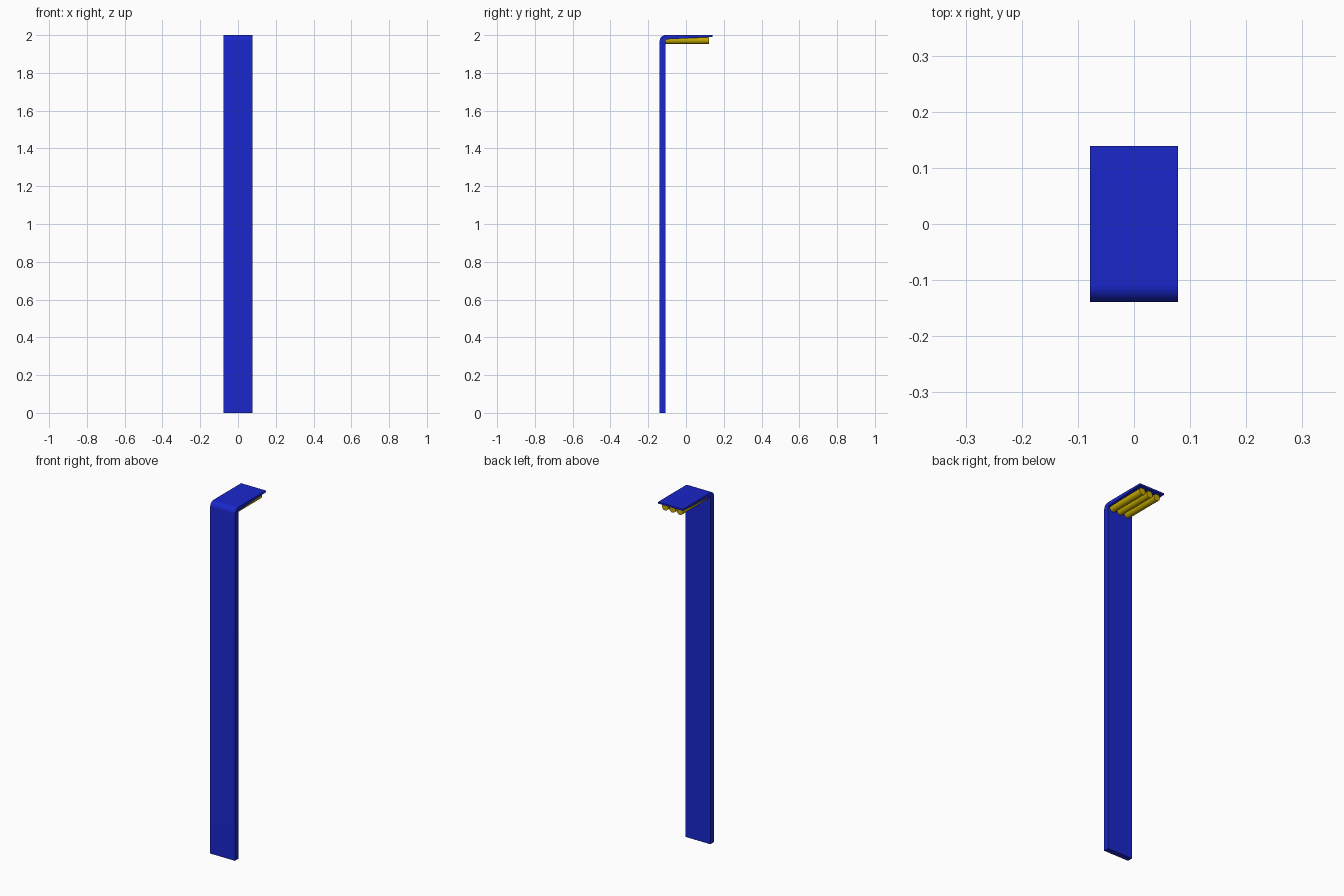
import bpy, bmesh, math
from mathutils import Matrix

if "Cube" in bpy.data.objects:
    bpy.data.objects.remove(bpy.data.objects["Cube"])


def material(name, rgb):
    m = bpy.data.materials.new(name)
    m.diffuse_color = (*rgb, 1)
    m.use_nodes = True
    m.node_tree.nodes["Principled BSDF"].inputs["Base Color"].default_value = m.diffuse_color
    return m


def finish(name, bm, mat):
    bmesh.ops.recalc_face_normals(bm, faces=bm.faces)
    me = bpy.data.meshes.new(name)
    bm.to_mesh(me)
    bm.free()
    me.materials.append(mat)
    ob = bpy.data.objects.new(name, me)
    bpy.context.collection.objects.link(ob)
    bpy.ops.object.select_all(action='DESELECT')
    ob.select_set(True)
    bpy.context.view_layer.objects.active = ob
    bpy.ops.object.shade_smooth_by_angle(angle=math.radians(30))
    return ob


blue = material("blue_paint", (0.01, 0.02, 0.6))
gold = material("yellow_tube", (0.55, 0.40, 0.0))

# Post and tapered arm: one bent side profile extruded across the width
HALF_W, BACK, FRONT, R = 0.078, -0.139, 0.139, 0.03
profile = [(FRONT, 2.0)]
for i in range(9):
    a = math.radians(90 + 90 * i / 8)
    profile.append((BACK + R + R * math.cos(a), 2 - R + R * math.sin(a)))
profile += [(BACK, 0), (-0.108, 0), (-0.108, 1.977), (FRONT, 1.99)]
bm = bmesh.new()
face = bm.faces.new([bm.verts.new((-HALF_W, y, z)) for y, z in profile])
ext = bmesh.ops.extrude_face_region(bm, geom=[face])
bmesh.ops.translate(bm, vec=(2 * HALF_W, 0, 0),
                    verts=[v for v in ext["geom"] if isinstance(v, bmesh.types.BMVert)])
finish("post_and_arm", bm, blue)

# Three lamp tubes under the arm
Y0, Y1 = -0.11, 0.122
for i in (-1, 0, 1):
    bm = bmesh.new()
    bmesh.ops.create_cone(
        bm, cap_ends=True, segments=32, radius1=0.019, radius2=0.019, depth=Y1 - Y0,
        matrix=Matrix.Translation((i * 0.047, (Y0 + Y1) / 2, 1.972)) @ Matrix.Rotation(math.pi / 2, 4, 'X'))
    finish(f"lamp_tube_{i + 2}", bm, gold)
